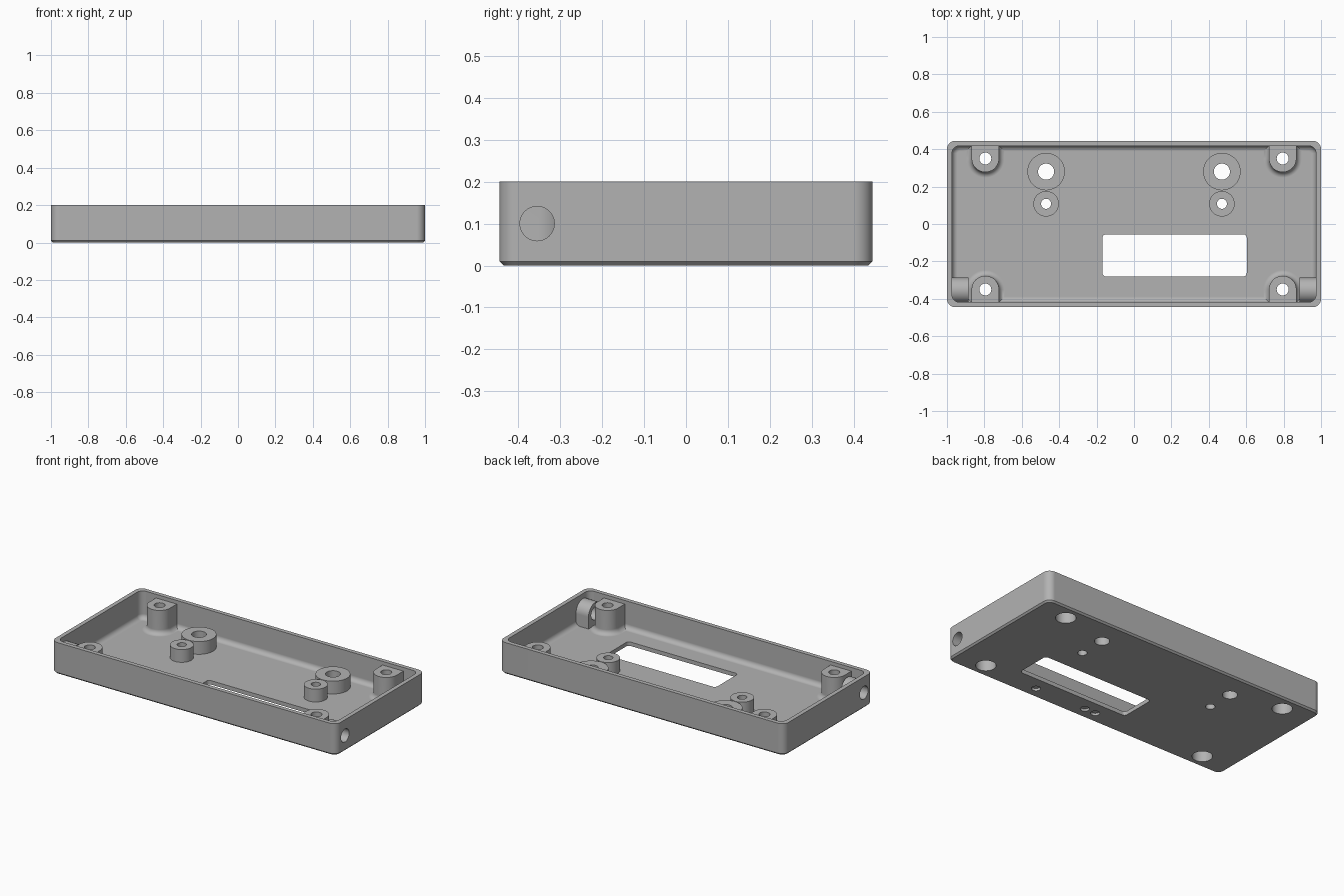
import bpy
import bmesh
from math import sin, cos, pi

cube = bpy.data.objects.get("Cube")
if cube:
    bpy.data.objects.remove(cube, do_unlink=True)

# Main dimensions
HALF_X, HALF_Y, HEIGHT = 1.0, 0.445, 0.2
WALL, FLOOR, FILLET, STEPS = 0.027, 0.025, 0.03, 6
SCREW_X, SCREW_Y = 0.795, 0.35
PORT_Y, PORT_Z = -0.355, 0.1

plastic = bpy.data.materials.new("grey plastic")
plastic.use_nodes = True
GREY = (0.45, 0.45, 0.45, 1)
plastic.diffuse_color = GREY
plastic.node_tree.nodes["Principled BSDF"].inputs["Base Color"].default_value = GREY


def loft(name, rings):
    """Closed solid through a stack of rings with equal point counts."""
    bm = bmesh.new()
    loops = [[bm.verts.new(p) for p in ring] for ring in rings]
    for low, high in zip(loops, loops[1:]):
        for i in range(len(low)):
            j = (i + 1) % len(low)
            bm.faces.new((low[i], low[j], high[j], high[i]))
    bm.faces.new(loops[0][::-1])
    bm.faces.new(loops[-1])
    bmesh.ops.recalc_face_normals(bm, faces=bm.faces)
    mesh = bpy.data.meshes.new(name)
    bm.to_mesh(mesh)
    bm.free()
    mesh.materials.append(plastic)
    obj = bpy.data.objects.new(name, mesh)
    bpy.context.collection.objects.link(obj)
    return obj


def rounded_rect(hx, hy, r, z, cx=0, cy=0, n=8):
    points = []
    for k, (sx, sy) in enumerate([(1, 1), (-1, 1), (-1, -1), (1, -1)]):
        for i in range(n + 1):
            a = (k + i / n) * pi / 2
            points.append((cx + sx * (hx - r) + r * cos(a),
                           cy + sy * (hy - r) + r * sin(a), z))
    return points


def circle(x, y, r, z, n=48):
    return [(x + r * cos(2 * pi * i / n), y + r * sin(2 * pi * i / n), z) for i in range(n)]


def arch(r, leg, n=24):
    """Half circle on top of two straight legs reaching down to -leg."""
    curve = [(r * cos(pi * i / n), r * sin(pi * i / n)) for i in range(n + 1)]
    return curve + [(-r, -leg), (r, -leg)]


def cylinder(name, x, y, r, z0, z1):
    return loft(name, [circle(x, y, r, z0), circle(x, y, r, z1)])


def combine(target, other, operation):
    other.hide_render = True
    mod = target.modifiers.new(other.name, "BOOLEAN")
    mod.operation, mod.object, mod.solver = operation, other, "EXACT"
    bpy.context.view_layer.objects.active = target
    bpy.ops.object.modifier_apply(modifier=mod.name)
    bpy.data.objects.remove(other, do_unlink=True)


# Outer tray with chamfered bottom edge
tray = loft("enclosure_tray", [
    rounded_rect(HALF_X - 0.01, HALF_Y - 0.01, 0.035, 0),
    rounded_rect(HALF_X, HALF_Y, 0.045, 0.01),
    rounded_rect(HALF_X, HALF_Y, 0.045, HEIGHT)])

# Cavity with a filleted floor
fillet = []
for i in range(STEPS + 1):
    a = i / STEPS * pi / 2
    fillet.append((FILLET * (1 - sin(a)), FLOOR + FILLET * (1 - cos(a))))
rings = [rounded_rect(HALF_X - WALL - d, HALF_Y - WALL - d, 0.04 - d, z) for d, z in fillet]
rings.append(rounded_rect(HALF_X - WALL, HALF_Y - WALL, 0.04, HEIGHT + 0.1))
combine(tray, loft("cavity", rings), "DIFFERENCE")

# Corner screw bosses, flared at the floor and merged into the long walls
for sx in (-1, 1):
    for sy in (-1, 1):
        def place(d, z):
            return [(sx * SCREW_X + u, sy * (SCREW_Y - v), z) for u, v in arch(0.073 + d, 0.083)]
        rings = [place(FILLET, FLOOR - 0.012)]
        rings += [place(d, z) for d, z in fillet] + [place(0, 0.177)]
        combine(tray, loft("screw_boss", rings), "UNION")

# Arched cable ports on the end walls
for sx in (-1, 1):
    rings = [[(sx * x, PORT_Y + u, PORT_Z + v) for u, v in arch(0.068, 0.088)]
             for x in (0.885, 0.985)]
    combine(tray, loft("port_block", rings), "UNION")

# Large and small standoffs
for sx in (-1, 1):
    for y, r, hole in [(0.28, 0.1, 0.043), (0.108, 0.068, 0.027)]:
        combine(tray, cylinder("standoff", sx * 0.47, y, r, 0.012, 0.106), "UNION")
        combine(tray, cylinder("standoff_hole", sx * 0.47, y, hole, -0.1, 0.3), "DIFFERENCE")

# Screw holes with counterbores, and cable port holes
for sx in (-1, 1):
    for sy in (-1, 1):
        combine(tray, cylinder("screw_hole", sx * SCREW_X, sy * SCREW_Y, 0.032, -0.1, 0.3), "DIFFERENCE")
        combine(tray, cylinder("counterbore", sx * SCREW_X, sy * SCREW_Y, 0.058, -0.1, 0.09), "DIFFERENCE")
    rings = [[(sx * x, PORT_Y + u, PORT_Z + v) for u, v, _ in circle(0, 0, 0.041, 0)]
             for x in (0.874, 1.1)]
    combine(tray, loft("port_hole", rings), "DIFFERENCE")

# Display window
rings = [rounded_rect(0.386, 0.113, 0.02, z, 0.217, -0.168) for z in (-0.1, 0.15)]
combine(tray, loft("window", rings), "DIFFERENCE")

# Shallow blind holes under the floor
for x in (0.413, 0.055, -0.021):
    combine(tray, cylinder("blind_hole", x, -0.365, 0.026, -0.1, 0.015), "DIFFERENCE")

# Smooth curved faces, keep flat faces flat
bpy.ops.object.select_all(action="DESELECT")
tray.select_set(True)
bpy.context.view_layer.objects.active = tray
bpy.ops.object.shade_smooth_by_angle(angle=pi / 6)
weighted = tray.modifiers.new("flat_face_normals", "WEIGHTED_NORMAL")
weighted.keep_sharp = True
